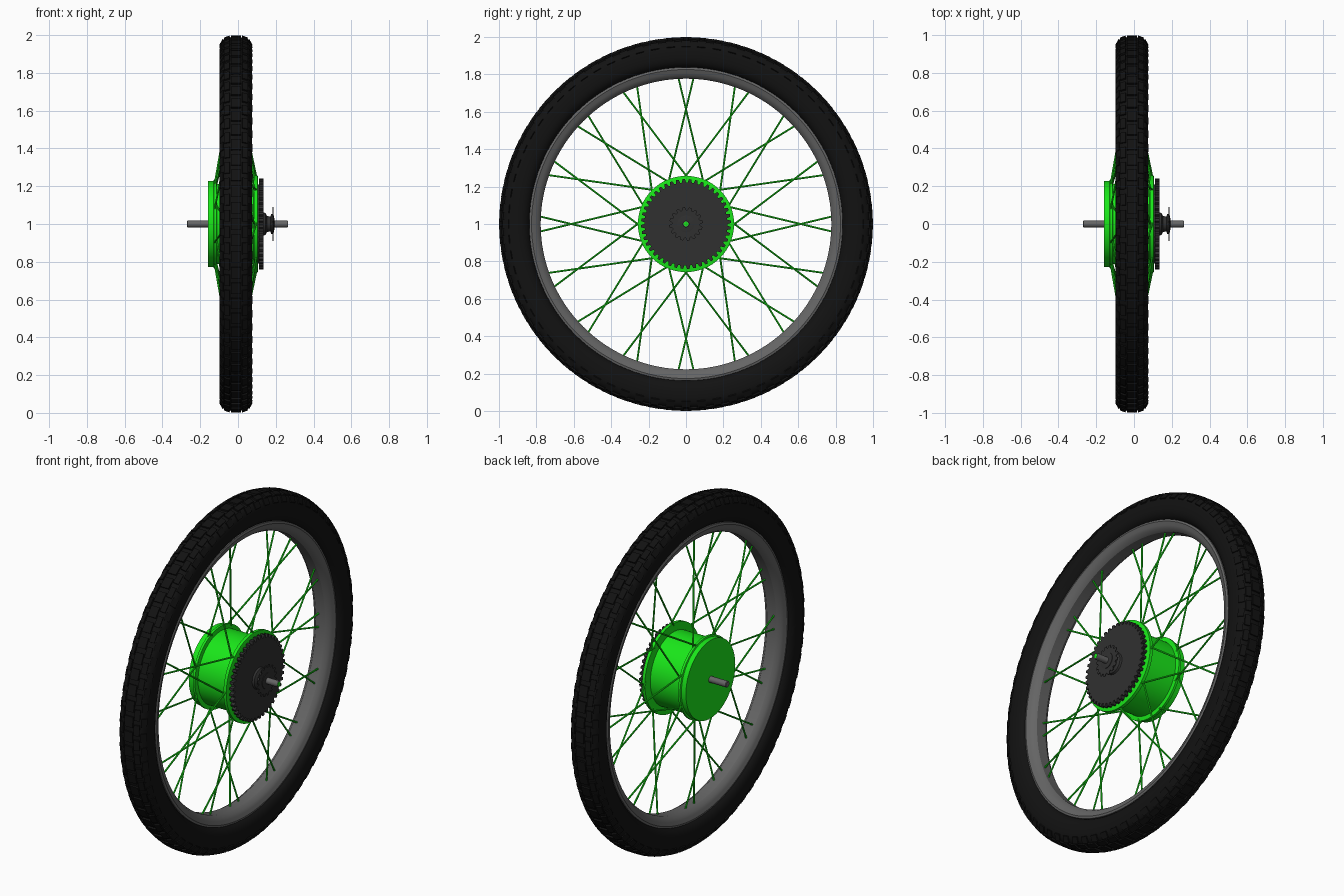
import bpy, bmesh
from math import sin, cos, pi, radians, copysign
from mathutils import Vector, Matrix

if "Cube" in bpy.data.objects:
    bpy.data.objects.remove(bpy.data.objects["Cube"])

HUB_Z = 1.0
MID = -0.011          # x of the tyre's middle plane


def material(name, r, g, b):
    m = bpy.data.materials.new(name)
    m.diffuse_color = (r, g, b, 1)
    m.use_nodes = True
    m.node_tree.nodes["Principled BSDF"].inputs["Base Color"].default_value = m.diffuse_color
    return m


GREEN = material("green_paint", 0.01, 0.8, 0.01)
BLACK = material("black_rubber", 0.006, 0.006, 0.006)
DARK = material("dark_steel", 0.03, 0.03, 0.03)
METAL = material("grey_metal", 0.13, 0.13, 0.13)


def finish(bm, name, mat, smooth=True):
    bmesh.ops.remove_doubles(bm, verts=bm.verts, dist=1e-5)
    bmesh.ops.recalc_face_normals(bm, faces=bm.faces)
    me = bpy.data.meshes.new(name)
    bm.to_mesh(me)
    bm.free()
    ob = bpy.data.objects.new(name, me)
    bpy.context.collection.objects.link(ob)
    ob.location.z = HUB_Z
    me.materials.append(mat)
    if smooth:
        bpy.ops.object.select_all(action='DESELECT')
        ob.select_set(True)
        bpy.context.view_layer.objects.active = ob
        bpy.ops.object.shade_smooth_by_angle(angle=radians(32))
    return ob


def polar(x, r, a):
    return Vector((x, r * sin(a), r * cos(a)))


def lathe(name, profile, mat, n=64, closed=False):
    """Spin (x, radius) points around the wheel axis."""
    bm = bmesh.new()
    rings = [[bm.verts.new(polar(x, r, 2 * pi * i / n)) for i in range(n)]
             for x, r in profile]
    pairs = list(zip(rings, rings[1:]))
    if closed:
        pairs.append((rings[-1], rings[0]))
    for p, q in pairs:
        for i in range(n):
            j = (i + 1) % n
            bm.faces.new((p[i], p[j], q[j], q[i]))
    bmesh.ops.dissolve_degenerate(bm, dist=1e-6, edges=bm.edges)
    return finish(bm, name, mat)


def gear(name, x0, x1, root, tip, teeth, mat):
    """Toothed plate: four outline points per tooth, extruded along x."""
    bm = bmesh.new()
    outline = []
    for i in range(teeth):
        for f, r in ((0.0, root), (0.28, root), (0.45, tip), (0.83, tip)):
            outline.append((r, 2 * pi * (i + f) / teeth))
    face = bm.faces.new([bm.verts.new(polar(x0, r, a)) for r, a in outline])
    ext = bmesh.ops.extrude_face_region(bm, geom=[face], use_keep_orig=True)
    moved = [v for v in ext["geom"] if isinstance(v, bmesh.types.BMVert)]
    bmesh.ops.translate(bm, verts=moved, vec=(x1 - x0, 0, 0))
    return finish(bm, name, mat, smooth=False)


def tyre_point(deg, off=0.0):
    """Point on the squarish tyre section; 90 degrees is the running surface."""
    c, s = cos(radians(deg)), sin(radians(deg))
    return (MID + (0.086 + off * 0.5) * copysign(abs(c) ** 0.7, c),
            0.91 + (0.08 + off) * copysign(abs(s) ** 0.75, s))


# Tyre carcass
lathe("tyre", [tyre_point(i * 10) for i in range(36)], BLACK, 128, True)

# Tread blocks: staggered rows wrapped over the tyre section
bm = bmesh.new()
COUNT = 72
step = 2 * pi / COUNT
rows = ((20, 48, 0, .55), (54, 76, .5, .7), (80, 100, 0, .7),
        (104, 126, .5, .7), (132, 160, 0, .55))
for t0, t1, shift, width in rows:
    for i in range(COUNT):
        a0 = (i + shift - width / 2) * step
        a1 = a0 + width * step
        v = []
        for off in (-0.003, 0.0102):
            for t, a in ((t0, a0), (t1, a0), (t1, a1), (t0, a1)):
                v.append(bm.verts.new(polar(*tyre_point(t, off), a)))
        bm.faces.new(v[4:])
        for k in range(4):
            m = (k + 1) % 4
            bm.faces.new((v[k], v[m], v[m + 4], v[k + 4]))
        bm.faces.new(v[3::-1])
finish(bm, "tyre_tread", BLACK, smooth=False)

# Rim: half section mirrored about the middle plane
half = [(0.040, .805), (0.052, .838), (0.062, .838), (0.066, .826),
        (0.058, .806), (0.050, .790), (0.030, .777)]
section = half + [(-x, r) for x, r in reversed(half)]
lathe("rim", [(MID + x, r) for x, r in section], METAL, 128, True)

# Hub drum with its two spoke flanges
lathe("hub_shell", [(-.159, 0), (-.159, .228), (-.130, .228), (-.127, .236),
                    (-.113, .236), (-.110, .212), (.082, .212), (.086, .257),
                    (.104, .257), (.106, .25), (.106, 0)], GREEN, 96)

# Spokes: crossed pairs, alternating between the two flanges
bm = bmesh.new()
for k in range(16):
    base = k * pi / 8
    fx, fr = ((0.094, .24) if k % 2 else (-.120, .225))
    for sign in (-1, 1):
        rim = polar(MID + copysign(.012, fx), .785, base - sign * radians(3))
        hub = polar(fx + sign * .005, fr, base + sign * radians(26))
        d = rim - hub
        mat = (Matrix.Translation((rim + hub) / 2)
               @ d.to_track_quat('Z', 'Y').to_matrix().to_4x4())
        bmesh.ops.create_cone(bm, segments=8, radius1=.005, radius2=.005,
                              depth=d.length, cap_ends=True, matrix=mat)
finish(bm, "spokes", GREEN)

# Large sprocket, bearing cone and small cog
gear("sprocket", .112, .135, .222, .240, 44, DARK)
lathe("sprocket_spacer", [(.104, 0), (.104, .21), (.114, .21), (.114, 0)], DARK)
lathe("bearing_cone", [(.134, 0), (.134, .062), (.146, .058), (.154, .042),
                       (.172, .040), (.176, .052), (.186, .052), (.186, 0)],
      DARK, 48)
gear("small_cog", .183, .187, .075, .090, 16, DARK)
lathe("lock_nut", [(.185, 0), (.185, .045), (.190, .045), (.192, .03),
                   (.192, 0)], DARK, 48)

# Axle with a green core showing at the drive end
lathe("axle", [(-.27, 0), (-.27, .015), (-.267, .018), (.262, .018),
               (.265, .016), (.265, 0)], METAL, 32)
lathe("axle_core", [(.262, 0), (.262, .013), (.266, .013), (.266, 0)], GREEN, 24)
